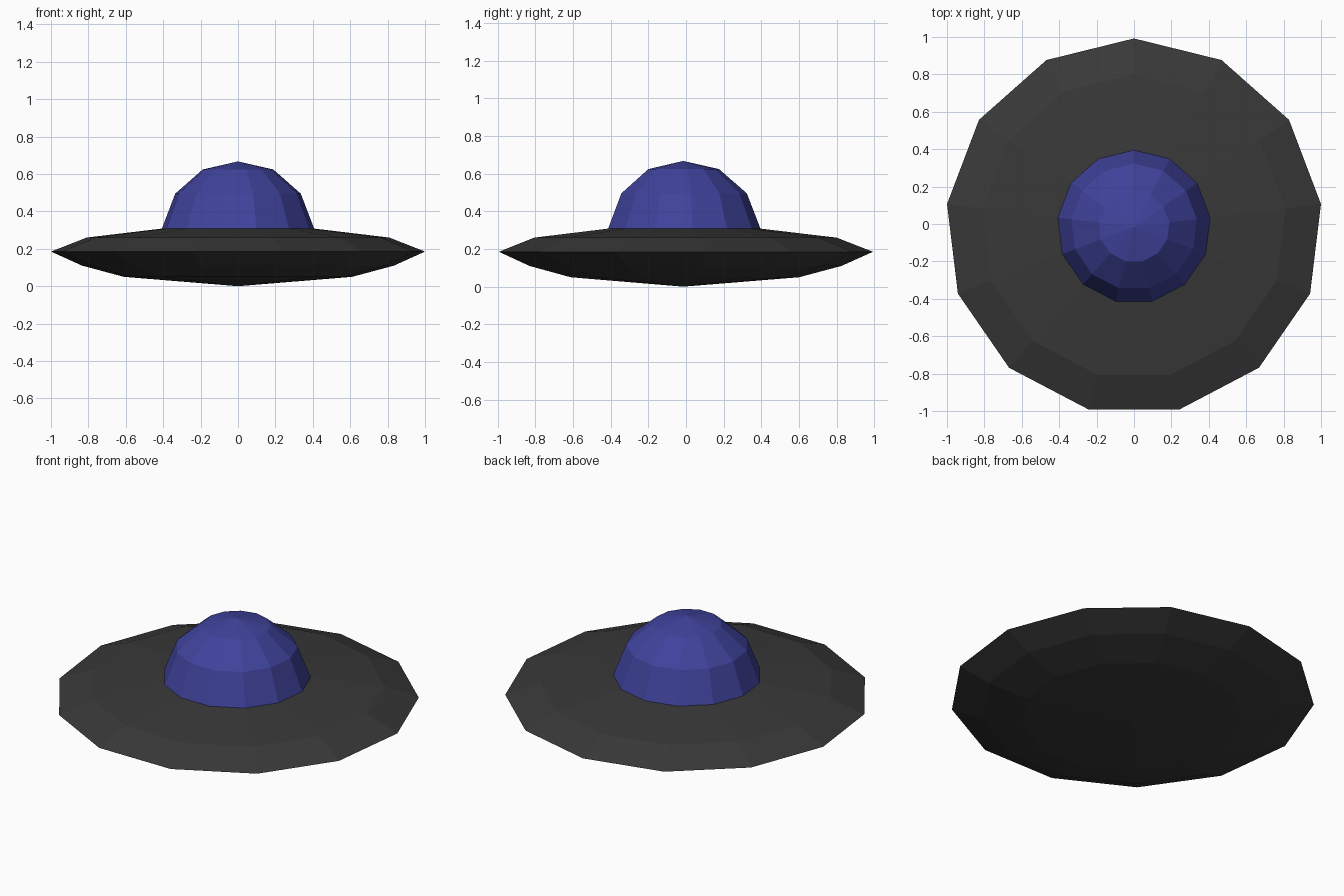
import bpy, bmesh, math

if "Cube" in bpy.data.objects:
    bpy.data.objects.remove(bpy.data.objects["Cube"])

SIDES = 13
AXIS_Y = -0.015  # odd-sided outline is off-centre within its bounds


def lathe(name, profile, colour):
    """Spin a (radius, z) profile into a flat-faced 13-sided shell."""
    bm = bmesh.new()
    rings = []
    for r, z in profile:
        if r == 0:
            rings.append([bm.verts.new((0, 0, z))] * SIDES)
        else:
            angles = [math.pi / 2 + math.tau * i / SIDES for i in range(SIDES)]
            rings.append([bm.verts.new((r * math.cos(a), r * math.sin(a), z)) for a in angles])
    for low, high in zip(rings, rings[1:]):
        for i in range(SIDES):
            j = (i + 1) % SIDES
            corners = [low[i], low[j], high[j], high[i]]
            bm.faces.new(list(dict.fromkeys(corners)))
    bmesh.ops.recalc_face_normals(bm, faces=bm.faces)
    # Open shells: make sure the faces point away from the axis
    if sum(f.normal.dot(f.calc_center_median().xy.to_3d()) for f in bm.faces) < 0:
        bmesh.ops.reverse_faces(bm, faces=bm.faces)
    mesh = bpy.data.meshes.new(name)
    bm.to_mesh(mesh)
    bm.free()
    obj = bpy.data.objects.new(name, mesh)
    obj.location.y = AXIS_Y
    bpy.context.collection.objects.link(obj)
    mat = bpy.data.materials.new(name + "_colour")
    mat.diffuse_color = (*colour, 1)
    mat.use_nodes = True
    mat.node_tree.nodes["Principled BSDF"].inputs["Base Color"].default_value = mat.diffuse_color
    mesh.materials.append(mat)
    return obj


# Saucer hull, open where the dome sits
lathe("saucer_hull",
      [(0, 0), (0.615, 0.05), (0.84, 0.11), (1.007, 0.185), (0.815, 0.26), (0.41, 0.308)],
      (0.04, 0.04, 0.04))

# Cockpit dome
lathe("cockpit_dome",
      [(0.41, 0.308), (0.338, 0.495), (0.19, 0.624), (0, 0.667)],
      (0.05, 0.055, 0.33))
